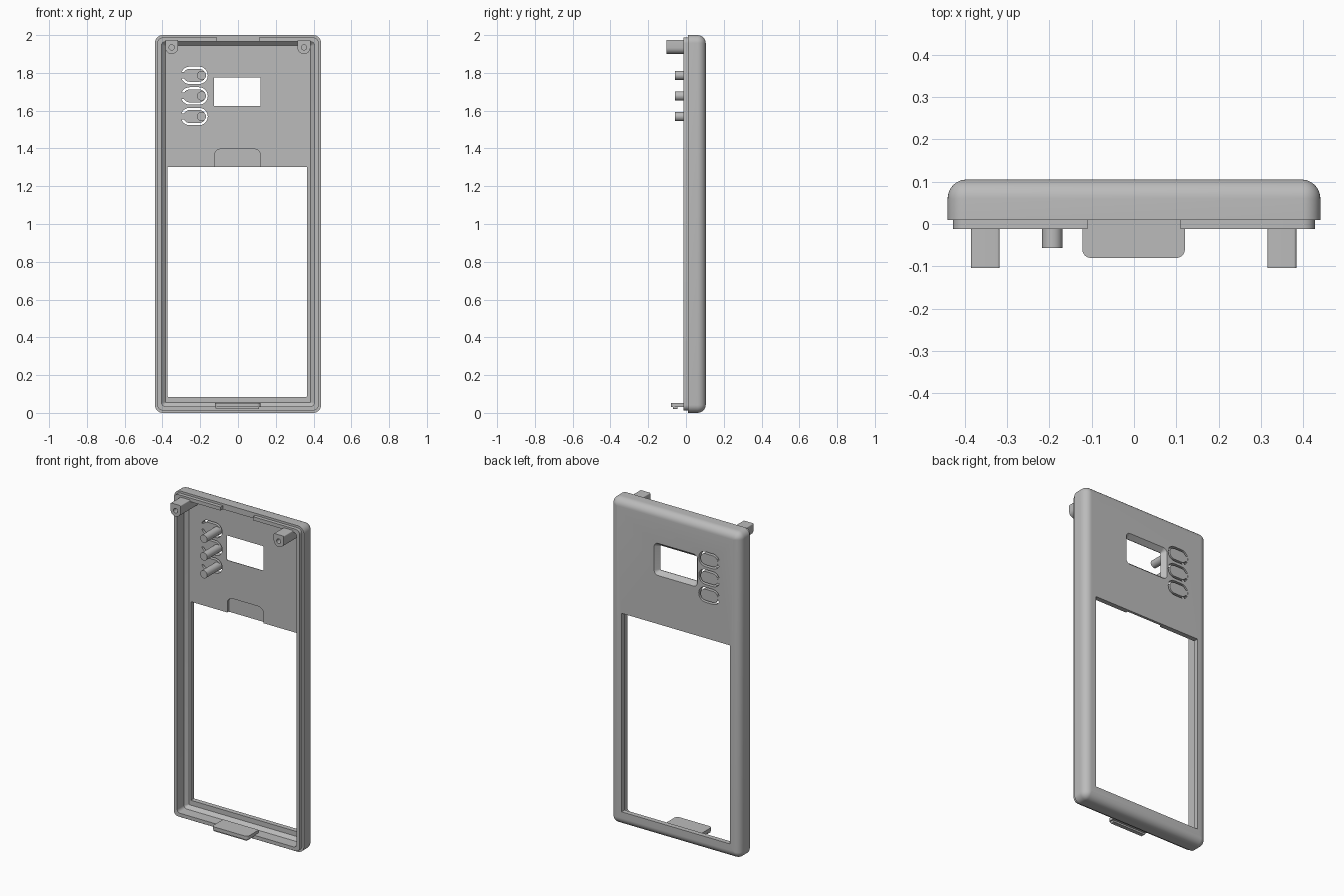
import bpy
import bmesh
from math import sin, cos, pi, radians
from mathutils import Matrix

cube = bpy.data.objects.get("Cube")
if cube:
    bpy.data.objects.remove(cube, do_unlink=True)

grey = bpy.data.materials.new("plastic grey")
grey.use_nodes = True
grey.diffuse_color = (0.5, 0.5, 0.5, 1)
grey.node_tree.nodes["Principled BSDF"].inputs["Base Color"].default_value = (0.5, 0.5, 0.5, 1)


def outline(x0, x1, z0, z1, low, high, steps=8):
    """Rounded rectangle with separate lower and upper corner radii."""
    corners = [(x1 - high, z1 - high, high), (x0 + high, z1 - high, high),
               (x0 + low, z0 + low, low), (x1 - low, z0 + low, low)]
    points = []
    for quarter, (cx, cz, r) in enumerate(corners):
        for i in range(steps + 1):
            a = (quarter + i / steps) * pi / 2
            points.append((cx + r * cos(a), cz + r * sin(a)))
    return points


def loft(name, x0, x1, z0, z1, low, high, rings):
    """Stack rounded rectangles along y; each ring is (inset, y)."""
    bm = bmesh.new()
    loops = []
    for d, y in rings:
        pts = outline(x0 + d, x1 - d, z0 + d, z1 - d, max(low - d, 0.002), max(high - d, 0.002))
        loops.append([bm.verts.new((x, y, z)) for x, z in pts])
    for a, b in zip(loops, loops[1:]):
        for i in range(len(a)):
            j = (i + 1) % len(a)
            bm.faces.new((a[i], a[j], b[j], b[i]))
    bm.faces.new(loops[0])
    bm.faces.new(loops[-1])
    bmesh.ops.remove_doubles(bm, verts=bm.verts, dist=0.00001)
    bmesh.ops.recalc_face_normals(bm, faces=bm.faces)
    mesh = bpy.data.meshes.new(name)
    bm.to_mesh(mesh)
    bm.free()
    mesh.materials.append(grey)
    ob = bpy.data.objects.new(name, mesh)
    bpy.context.collection.objects.link(ob)
    return ob


def prism(name, x0, x1, y0, y1, z0, z1, low=0.002, high=0.002):
    return loft(name, x0, x1, z0, z1, low, high, [(0, y0), (0, y1)])


def round_pin(name, x, z, r, y0, y1):
    return prism(name, x - r, x + r, y0, y1, z - r, z + r, r * 0.999, r * 0.999)


def activate(ob):
    bpy.ops.object.select_all(action="DESELECT")
    ob.select_set(True)
    bpy.context.view_layer.objects.active = ob


def cut(ob, cutter):
    mod = ob.modifiers.new("cut", "BOOLEAN")
    mod.operation = "DIFFERENCE"
    mod.solver = "EXACT"
    mod.object = cutter
    activate(ob)
    bpy.ops.object.modifier_apply(modifier=mod.name)
    bpy.data.objects.remove(cutter, do_unlink=True)


FLOOR, BACK, ROUND = 0.075, 0.105, 0.045

# Outer shell with a stepped front lip and a rounded back edge
rings = [(0.013, -0.012), (0.013, 0.01), (0, 0.01)]
for i in range(9):
    a = i / 8 * pi / 2
    rings.append((ROUND * (1 - cos(a)), BACK - ROUND + ROUND * sin(a)))
shell = loft("cover_shell", -0.44, 0.44, 0, 2, 0.042, 0.042, rings)

# Hollow interior with sloped edges at the floor
cut(shell, loft("cavity_cutter", -0.405, 0.405, 0.035, 1.965, 0.02, 0.02,
                [(0, -0.05), (0, 0.055), (0.02, FLOOR)]))
# Large opening, and the thumb recess above it
cut(shell, prism("opening_cutter", -0.372, 0.364, 0, 0.2, 0.085, 1.303))
cut(shell, prism("recess_cutter", -0.125, 0.12, 0.03, FLOOR + 0.014, 1.28, 1.397, 0.002, 0.035))
# Small window flaring towards the back
cut(shell, loft("window_cutter", -0.128, 0.12, 1.624, 1.775, 0.004, 0.004,
                [(0, 0.03), (0, FLOOR + 0.003), (-0.024, BACK + 0.001)]))
# Catch slot in the top lip
cut(shell, prism("slot_cutter", -0.11, 0.11, -0.03, 0.01, 1.95, 2.01))

# Three spring buttons, each hinged on one side and carrying a pin
parts = [shell]
for n, z in enumerate((1.787, 1.678, 1.569), 1):
    cut(shell, prism("button_cutter", -0.302, -0.16, 0.03, 0.2, z - 0.046, z + 0.046, 0.0455, 0.0455))
    parts += [
        prism(f"button_{n}", -0.29, -0.172, FLOOR, BACK, z - 0.034, z + 0.034, 0.0335, 0.0335),
        prism(f"button_hinge_{n}", -0.31, -0.28, FLOOR, BACK - 0.001, z - 0.017, z + 0.017),
        round_pin(f"button_pin_{n}", -0.193, z, 0.024, -0.057, FLOOR + 0.01),
    ]

# Screw posts in the upper corners
for side, x in (("right", -0.351), ("left", 0.349)):
    post = prism(f"{side}_screw_post", x - 0.034, x + 0.034, -0.104, FLOOR + 0.005,
                 1.9, 1.975, 0.0335, 0.006)
    cut(post, round_pin("hole_cutter", x, 1.935, 0.014, -0.2, 0.03))
    parts.append(post)

# Locking tab at the bottom with a ridge underneath
tab = prism("locking_tab", -0.122, 0.12, 0.03, 0.052, -0.03, 0.08, 0.002, 0.02)
tab.data.transform(Matrix.Rotation(radians(90), 4, "X"))
parts += [tab, prism("tab_ridge", -0.118, 0.112, -0.07, -0.045, 0.02, 0.034, 0.006, 0.002)]

for ob in parts:
    activate(ob)
    bpy.ops.object.shade_smooth_by_angle(angle=radians(30))
